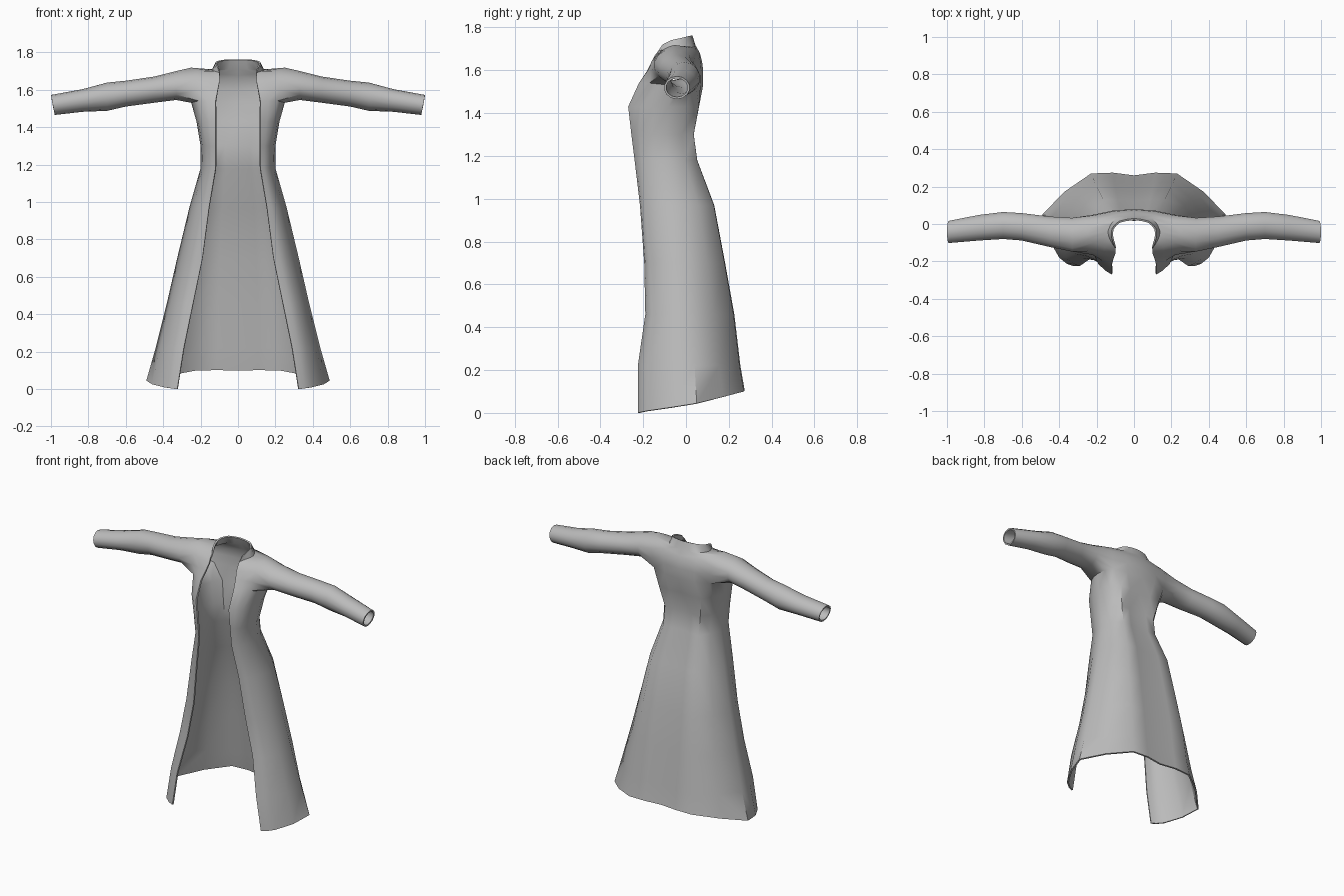
import bpy, bmesh, math
from mathutils import Vector

if "Cube" in bpy.data.objects:
    bpy.data.objects.remove(bpy.data.objects["Cube"])

cloth = bpy.data.materials.new("grey cloth")
cloth.diffuse_color = (0.5, 0.5, 0.5, 1)
cloth.use_nodes = True
cloth.node_tree.nodes["Principled BSDF"].inputs["Base Color"].default_value = cloth.diffuse_color

# Skirt and waist rows: z, opening x/y, front corner x/y, side x/y, back corner x/y
SKIRT = [
    (0.00, .325, -.225, .40, -.18, .49, .05, .23, .27),
    (0.22, .29, -.225, .365, -.18, .44, .04, .22, .25),
    (0.46, .24, -.19, .315, -.16, .38, .02, .21, .222),
    (0.70, .19, -.195, .26, -.17, .325, .00, .19, .18),
    (0.97, .155, -.215, .21, -.19, .26, -.03, .165, .13),
    (1.18, .12, -.24, .165, -.21, .20, -.08, .13, .052),
    (1.30, .12, -.255, .17, -.22, .20, -.09, .13, .036),
    (1.43, .12, -.27, .19, -.215, .222, -.08, .155, .06),
]
# Chest, shoulder, neck and collar rows: the same four points plus back centre
UPPER = [
    [(.12, -.22, 1.54), (.21, -.17, 1.54), (.25, -.06, 1.53), (.205, .045, 1.54), (0, .08, 1.53)],
    [(.108, -.18, 1.60), (.22, -.165, 1.60), (.25, -.06, 1.60), (.215, .05, 1.60), (0, .08, 1.60)],
    [(.10, -.16, 1.64), (.225, -.145, 1.66), (.25, -.06, 1.66), (.22, .045, 1.66), (0, .075, 1.64)],
    [(.10, -.145, 1.67), (.215, -.10, 1.70), (.25, -.055, 1.718), (.205, .015, 1.705), (0, .065, 1.68)],
    [(.10, -.13, 1.69), (.125, -.09, 1.70), (.14, -.04, 1.705), (.10, .03, 1.71), (0, .045, 1.715)],
    [(.11, -.11, 1.72), (.12, -.07, 1.74), (.118, -.025, 1.75), (.08, .015, 1.76), (0, .03, 1.762)],
]
# Sleeve rings: x, bottom z, top z, front y, back y
SLEEVE = [
    (.33, 1.545, 1.70, -.15, .035),
    (.45, 1.53, 1.67, -.125, .042),
    (.60, 1.51, 1.648, -.09, .06),
    (.70, 1.487, 1.638, -.082, .066),
    (.83, 1.482, 1.603, -.09, .05),
    (.99, 1.465, 1.572, -.103, .018),
]


def section(keys):
    """Five key points rounded into nine columns, opening to back centre."""
    p = [Vector(k) for k in keys]
    after = Vector((-p[3].x, p[3].y, p[3].z))
    ext = [p[0]] + p + [after]
    out = []
    for i in range(1, 5):
        a, b, c, d = ext[i - 1:i + 3]
        out += [b, (b + c) / 2 + (b + c - a - d) * 0.045]
    return out + [p[4]]


rows = []
for n, (z, *q) in enumerate(SKIRT):
    keys = [(q[i], q[i + 1], z) for i in range(0, 8, 2)] + [(0, q[7] - .01, z)]
    if n == 0:  # hem rises towards the back
        keys = [(x, y, h) for (x, y, _), h in zip(keys, (0, .01, .045, .1, .1))]
    rows.append(section(keys))
rows += [section(k) for k in UPPER]

bm = bmesh.new()
grid = [[bm.verts.new(p) for p in r] for r in rows]
low = len(SKIRT)      # row under the armhole
high = low + 3        # shoulder row over the armhole

# Body panels, leaving the armhole open
for r in range(len(grid) - 1):
    for c in range(8):
        if low <= r < high and 2 <= c < 6:
            continue
        bm.faces.new((grid[r][c], grid[r][c + 1], grid[r + 1][c + 1], grid[r + 1][c]))

# Sleeve grown out of the armhole edge
ring = [grid[low][c] for c in range(2, 7)]
ring += [grid[r][6] for r in range(low + 1, high)]
ring += [grid[high][c] for c in range(6, 1, -1)]
ring += [grid[r][2] for r in range(high - 1, low, -1)]
count = len(ring)
for x, z0, z1, y0, y1 in SLEEVE:
    new = []
    for i in range(count):
        a = -math.pi / 2 + (i - 2) * math.tau / count
        slant = .01 * math.sin(a) if x > .9 else 0
        new.append(bm.verts.new((x + slant,
                                 (y0 + y1) / 2 + (y1 - y0) / 2 * math.cos(a),
                                 (z0 + z1) / 2 + (z1 - z0) / 2 * math.sin(a))))
    for i in range(count):
        j = (i + 1) % count
        bm.faces.new((ring[i], ring[j], new[j], new[i]))
    ring = new

mesh = bpy.data.meshes.new("coat")
bm.to_mesh(mesh)
bm.free()
coat = bpy.data.objects.new("coat", mesh)
bpy.context.collection.objects.link(coat)
mesh.materials.append(cloth)

# Other half, then cloth thickness towards the inside
mirror = coat.modifiers.new("mirror", 'MIRROR')
mirror.use_clip = True
mirror.merge_threshold = 0.001
solid = coat.modifiers.new("thickness", 'SOLIDIFY')
solid.thickness = 0.01
solid.offset = -1

bpy.context.view_layer.objects.active = coat
coat.select_set(True)
for m in ("mirror", "thickness"):
    bpy.ops.object.modifier_apply(modifier=m)
bpy.ops.object.shade_smooth_by_angle(angle=math.radians(50))
